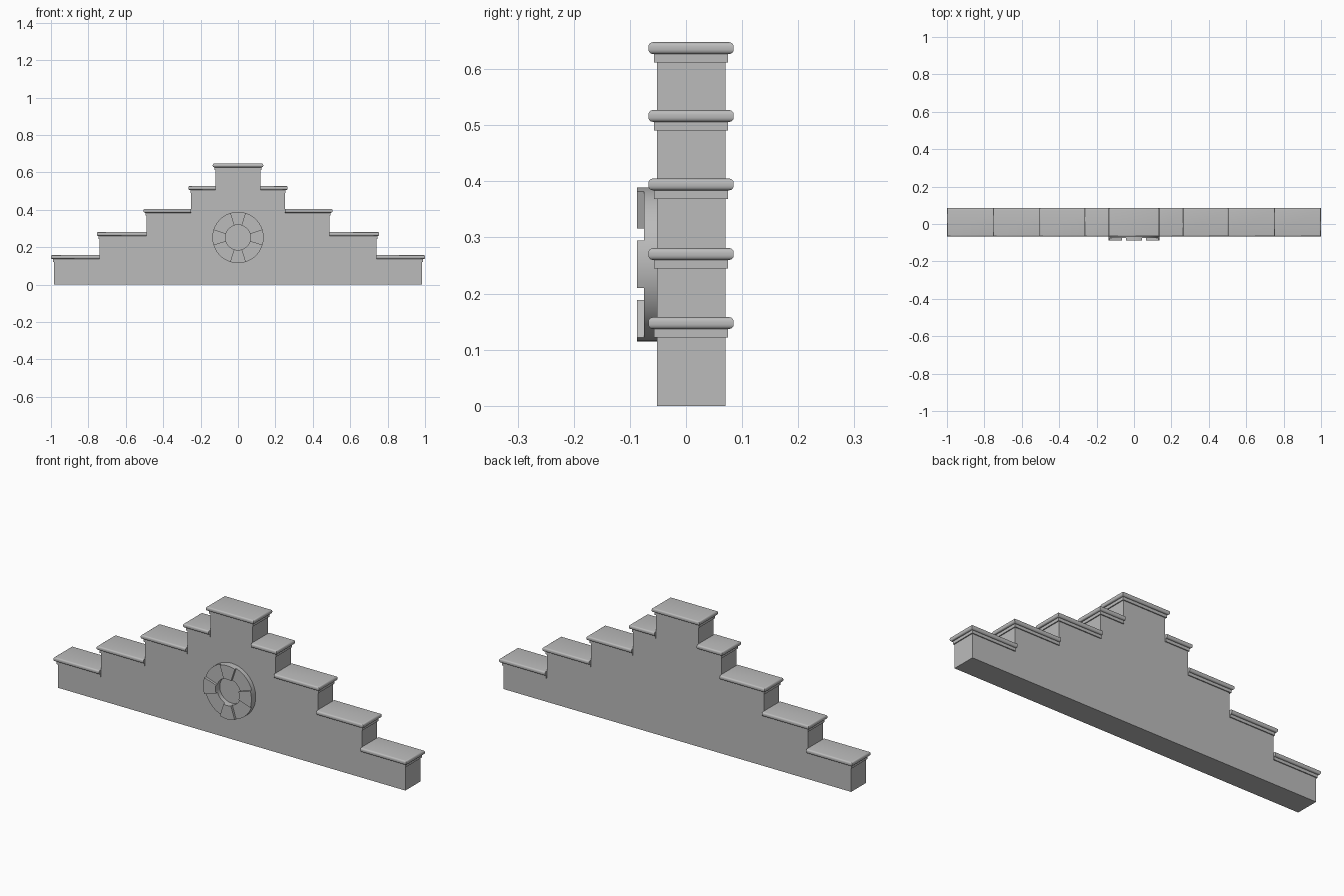
import bpy, bmesh, math

cube = bpy.data.objects.get("Cube")
if cube:
    bpy.data.objects.remove(cube)

stone = bpy.data.materials.new("grey stone")
stone.use_nodes = True
GREY = (0.5, 0.5, 0.5, 1)
stone.diffuse_color = GREY
stone.node_tree.nodes["Principled BSDF"].inputs["Base Color"].default_value = GREY

FRONT, BACK = -0.052, 0.07
# half width of each wall tier and the top of its coping
TIERS = [(0.985, 0.158), (0.74, 0.281), (0.49, 0.405), (0.25, 0.527), (0.12, 0.648)]
CAP, MOULD = 0.021, 0.015


def finish(name, bm, smooth=False):
    bmesh.ops.recalc_face_normals(bm, faces=bm.faces)
    mesh = bpy.data.meshes.new(name)
    bm.to_mesh(mesh)
    bm.free()
    obj = bpy.data.objects.new(name, mesh)
    bpy.context.collection.objects.link(obj)
    mesh.materials.append(stone)
    if smooth:
        bpy.ops.object.select_all(action="DESELECT")
        obj.select_set(True)
        bpy.context.view_layer.objects.active = obj
        bpy.ops.object.shade_smooth_by_angle(angle=math.radians(35))
    return obj


def extrude(bm, face, vec):
    ext = bmesh.ops.extrude_face_region(bm, geom=[face])
    bmesh.ops.translate(bm, vec=vec, verts=[v for v in ext["geom"] if isinstance(v, bmesh.types.BMVert)])


def slab(name, x0, x1, z0, z1, over, inner=None, radius=0):
    """Box overhanging the wall; its long edges are rounded, except at the inner end."""
    bm = bmesh.new()
    y0, y1 = FRONT - over, BACK + over
    face = bm.faces.new([bm.verts.new((x, y, z0)) for x, y in ((x0, y0), (x1, y0), (x1, y1), (x0, y1))])
    extrude(bm, face, (0, 0, z1 - z0))
    if radius:
        edges = []
        for e in bm.edges:
            a, b = (v.co for v in e.verts)
            at_inner = inner is not None and max(abs(a.x - inner), abs(b.x - inner)) < 1e-5
            if abs(a.z - b.z) < 1e-5 and not at_inner:
                edges.append(e)
        bmesh.ops.bevel(bm, geom=edges, offset=radius, segments=4, profile=0.5, affect="EDGES")
    finish(name, bm, smooth=radius > 0)


# Stepped wall
right = []
low = 0
for half, top in TIERS:
    right += [(half, low), (half, top - CAP / 2)]
    low = top - CAP / 2
outline = right + [(-x, z) for x, z in reversed(right)]
bm = bmesh.new()
extrude(bm, bm.faces.new([bm.verts.new((x, FRONT, z)) for x, z in outline]), (0, BACK - FRONT, 0))
finish("stepped_wall", bm)

# Coping slabs with a thin moulding below each
for i, (half, top) in enumerate(TIERS):
    for part, over, z0, z1, radius in (("coping", 0.015, top - CAP, top, 0.008),
                                       ("moulding", 0.005, top - CAP - MOULD, top - CAP, 0)):
        if i == len(TIERS) - 1:
            slab(f"top_{part}", -half - over, half + over, z0, z1, over, None, radius)
            continue
        inner = TIERS[i + 1][0]
        for side, s in (("left", 1), ("right", -1)):
            x0, x1 = sorted((s * inner, s * (half + over)))
            slab(f"{side}_{part}_{i + 1}", x0, x1, z0, z1, over, s * inner, radius)

# Round window surround
CENTRE, R_IN, R_OUT, HALF_ANGLE = 0.252, 0.067, 0.137, 18


def arc_block(name, start, sweep, steps, y_front):
    """Ring sector, or a whole ring when the sweep is a full turn."""
    bm = bmesh.new()
    full = sweep == 360
    section = [(R_IN, FRONT + 0.002), (R_OUT, FRONT + 0.002), (R_OUT, y_front), (R_IN, y_front)]
    rows = []
    for k in range(steps if full else steps + 1):
        a = math.radians(start + sweep * k / steps)
        rows.append([bm.verts.new((r * math.cos(a), y, CENTRE + r * math.sin(a))) for r, y in section])
    for k in range(steps):
        p, q = rows[k], rows[(k + 1) % len(rows)]
        for j in range(4):
            n = (j + 1) % 4
            bm.faces.new((p[j], p[n], q[n], q[j]))
    if not full:
        bm.faces.new(rows[0])
        bm.faces.new(rows[-1])
    finish(name, bm, smooth=True)


arc_block("window_ring", 0, 360, 80, -0.075)
for k, place in enumerate(("left", "top", "right", "bottom")):
    arc_block(f"{place}_keystone", 90 * k - HALF_ANGLE, 2 * HALF_ANGLE, 8, -0.087)
